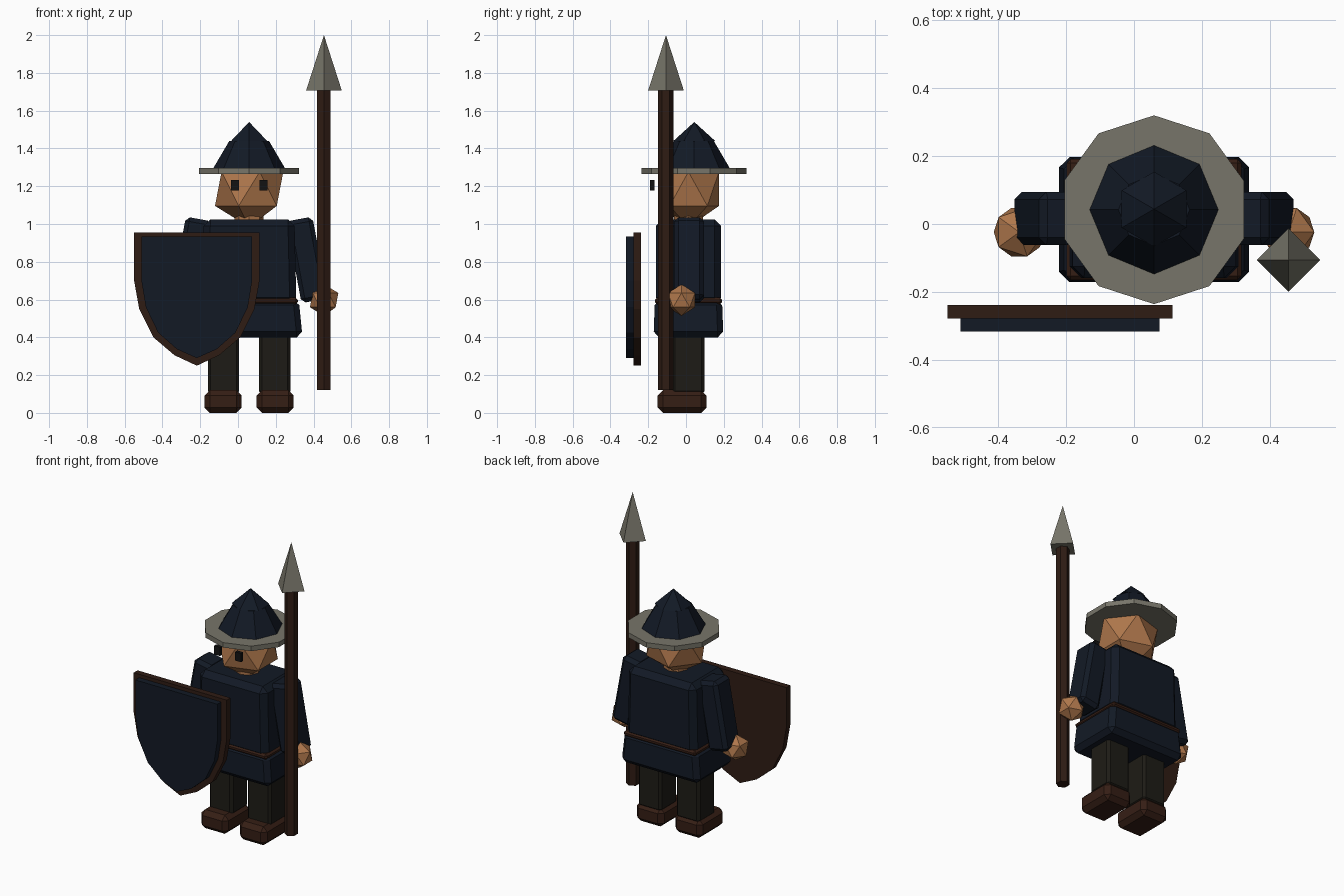
import bpy, bmesh, math
from mathutils import Vector

if "Cube" in bpy.data.objects:
    bpy.data.objects.remove(bpy.data.objects["Cube"])

CX, CY = 0.059, 0.013   # body axis


def material(name, rgb):
    m = bpy.data.materials.new(name)
    m.diffuse_color = (*rgb, 1)
    m.use_nodes = True
    m.node_tree.nodes["Principled BSDF"].inputs["Base Color"].default_value = m.diffuse_color
    return m


BLUE = material("navy_cloth", (0.006, 0.0098, 0.0185))
SKIN = material("skin", (0.43, 0.185, 0.072))
WOOD = material("dark_wood", (0.028, 0.0115, 0.0068))
LEATHER = material("leather", (0.036, 0.013, 0.0072))
CLOTH = material("trousers", (0.0125, 0.0112, 0.0078))
STEEL = material("dull_steel", (0.185, 0.178, 0.142))
BLACK = material("eye_black", (0.006, 0.006, 0.006))


def finish(ob, name, mat):
    ob.name = name
    ob.data.materials.append(mat)
    return ob


def mesh_object(bm, name, mat):
    bmesh.ops.recalc_face_normals(bm, faces=bm.faces)
    me = bpy.data.meshes.new(name)
    bm.to_mesh(me)
    bm.free()
    ob = bpy.data.objects.new(name, me)
    bpy.context.collection.objects.link(ob)
    return finish(ob, name, mat)


def box(name, centre, size, mat, bevel=0, top=(1, 1), tilt=0):
    """Chamfered box; top scales the upper face, tilt turns it about y."""
    bm = bmesh.new()
    bmesh.ops.create_cube(bm, size=1)
    for v in bm.verts:
        if v.co.z > 0:
            v.co.x *= top[0]
            v.co.y *= top[1]
        v.co = Vector(a * b for a, b in zip(v.co, size))
    ob = mesh_object(bm, name, mat)
    ob.location = centre
    ob.rotation_euler.y = tilt
    if bevel:
        mod = ob.modifiers.new("chamfer", 'BEVEL')
        mod.width, mod.segments = bevel, 1
    return ob


def cone(name, x, y, z0, z1, r0, r1, sides, mat):
    bpy.ops.mesh.primitive_cone_add(vertices=sides, radius1=r0, radius2=r1,
                                    depth=z1 - z0, location=(x, y, (z0 + z1) / 2))
    return finish(bpy.context.object, name, mat)


def ball(name, centre, scale, mat):
    bpy.ops.mesh.primitive_ico_sphere_add(subdivisions=1, radius=1, location=centre)
    ob = bpy.context.object
    ob.scale = scale
    return finish(ob, name, mat)


def plate(name, half, x, y0, y1, mat):
    """Symmetric outline given as its right half, extruded from y0 to y1."""
    outline = half + [(-a, z) for a, z in reversed(half) if a > 0]
    bm = bmesh.new()
    face = bm.faces.new([bm.verts.new((x + a, y0, z)) for a, z in outline])
    ext = bmesh.ops.extrude_face_region(bm, geom=[face])
    new = [g for g in ext["geom"] if isinstance(g, bmesh.types.BMVert)]
    bmesh.ops.translate(bm, verts=new, vec=(0, y1 - y0, 0))
    return mesh_object(bm, name, mat)


# Body
box("torso", (CX, CY, 0.80), (0.50, 0.345, 0.45), BLUE, 0.035, top=(0.96, 1))
box("tunic_skirt", (CX, CY, 0.50), (0.565, 0.370, 0.20), BLUE, 0.03, top=(0.93, 0.96))
box("belt", (CX, CY, 0.592), (0.515, 0.356, 0.036), LEATHER, 0.012)

# Legs, boots, arms, hands
for side, s in (("left", -1), ("right", 1)):
    box(side + "_leg", (CX + s * 0.136, CY, 0.28), (0.166, 0.17, 0.36), CLOTH, 0.015)
    box(side + "_boot", (CX + s * 0.138, -0.021, 0.06), (0.196, 0.258, 0.12), LEATHER, 0.028)
    box(side + "_arm", (CX + s * 0.306, 0.016, 0.81), (0.14, 0.157, 0.44), BLUE, 0.022,
        tilt=-s * math.radians(10.5))
    ball(side + "_hand", (CX + s * 0.397, -0.024, 0.597), (0.084, 0.084, 0.084), SKIN)
    box(side + "_eye", (CX + s * 0.075, -0.179, 1.205), (0.042, 0.022, 0.056), BLACK)

# Head and neck
cone("neck", CX, CY, 0.98, 1.08, 0.077, 0.077, 8, SKIN)
ball("head", (CX, CY, 1.186), (0.202, 0.19, 0.202), SKIN)

# Brimmed helmet
cone("helmet_brim", CX, 0.042, 1.264, 1.296, 0.278, 0.278, 10, STEEL)
cone("helmet_bowl", CX, 0.042, 1.29, 1.44, 0.193, 0.105, 8, BLUE)
cone("helmet_point", CX, 0.044, 1.44, 1.54, 0.11, 0, 6, BLUE)

# Spear
cone("spear_shaft", 0.454, -0.107, 0.12, 1.72, 0.04, 0.04, 6, WOOD)
cone("spear_head", 0.455, -0.106, 1.708, 2.0, 0.094, 0, 4, STEEL)

# Shield
plate("shield_back", [(0.332, 0.955), (0.332, 0.70), (0.305, 0.55), (0.23, 0.40),
                      (0.118, 0.305), (0, 0.25)], -0.218, -0.278, -0.239, WOOD)
plate("shield_front", [(0.293, 0.933), (0.293, 0.70), (0.27, 0.56), (0.205, 0.425),
                       (0.105, 0.337), (0, 0.29)], -0.218, -0.317, -0.276, BLUE)
